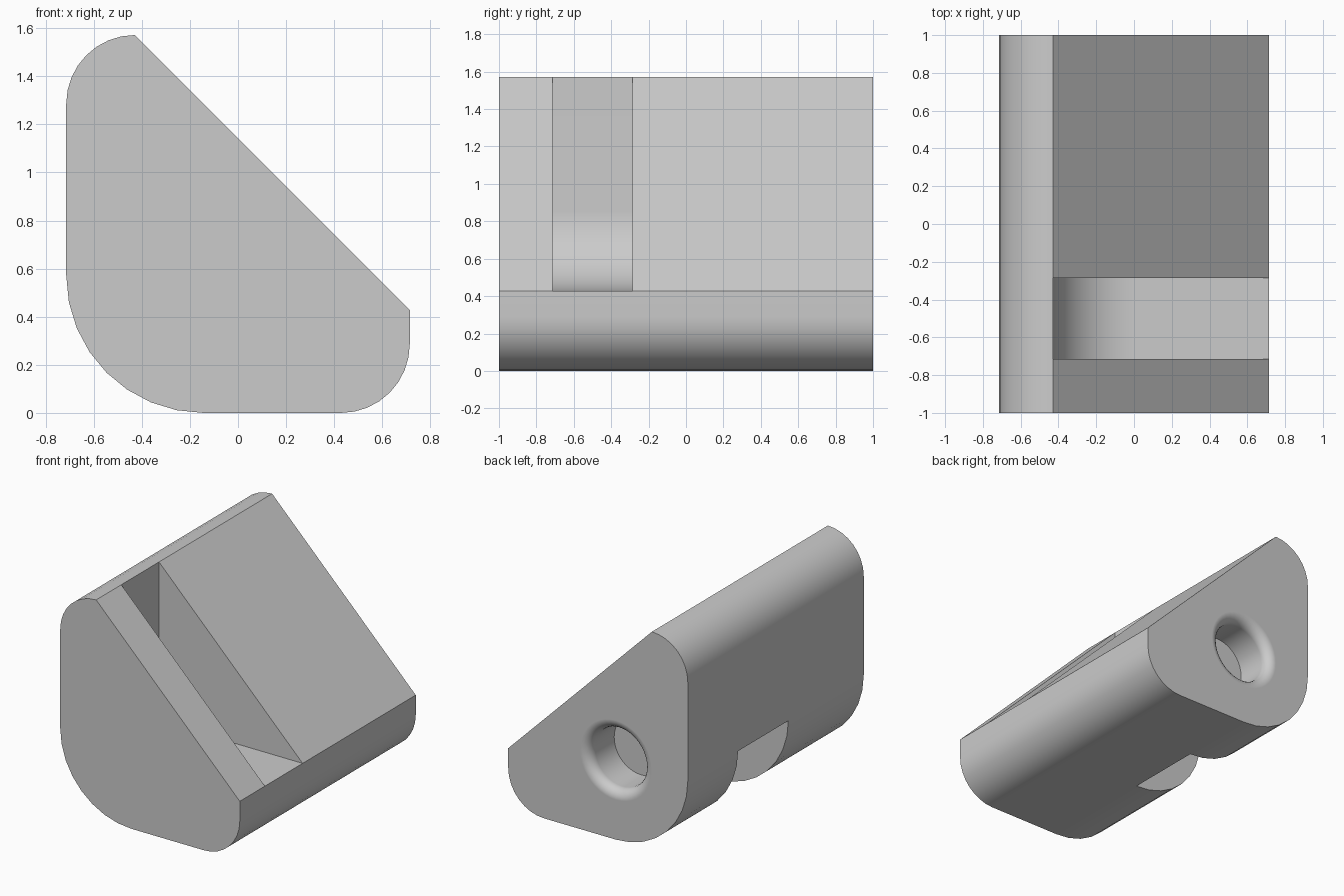
import bpy, bmesh
from math import cos, sin, pi, radians
from mathutils import Matrix

U = 1 / 7          # design unit: the block is 14 units long

cube = bpy.data.objects.get("Cube")
if cube:
    bpy.data.objects.remove(cube, do_unlink=True)

grey = bpy.data.materials.new("plain_grey")
grey.use_nodes = True
grey.diffuse_color = (0.6, 0.6, 0.6, 1)
grey.node_tree.nodes["Principled BSDF"].inputs["Base Color"].default_value = grey.diffuse_color


def arc(cx, cz, r, start, end, steps=8):
    """Points on an arc, angles in degrees."""
    angles = [radians(start + (end - start) * i / steps) for i in range(steps + 1)]
    return [(cx + r * cos(a), cz + r * sin(a)) for a in angles]


def finish(name, bm):
    bmesh.ops.recalc_face_normals(bm, faces=bm.faces)
    mesh = bpy.data.meshes.new(name)
    bm.to_mesh(mesh)
    bm.free()
    mesh.materials.append(grey)
    obj = bpy.data.objects.new(name, mesh)
    bpy.context.collection.objects.link(obj)
    return obj


def extrude_profile(name, points, y0, y1):
    """Extrude an x-z outline along y."""
    bm = bmesh.new()
    face = bm.faces.new([bm.verts.new((x * U, y0 * U, z * U)) for x, z in points])
    geom = bmesh.ops.extrude_face_region(bm, geom=[face])["geom"]
    moved = [v for v in geom if isinstance(v, bmesh.types.BMVert)]
    bmesh.ops.translate(bm, verts=moved, vec=(0, (y1 - y0) * U, 0))
    return finish(name, bm)


# Wedge body with three rounded corners and a sloping face
outline = (arc(-1, 4, 4, 180, 270) + arc(3, 2, 2, 270, 360)
           + [(5, 3)] + arc(-3, 9, 2, 90, 180))
body = extrude_profile("wedge_block", outline, -7, 7)

# Slot through the sloping face, with a rounded inner corner
slot = extrude_profile("slot_cutter",
                       [(-3, 13)] + arc(0, 6, 3, 180, 270, 10) + [(7, 3), (7, 13)], -5, -2)

# Notch in the lower rounded corner
notch = extrude_profile("notch_cutter", [(-1, 4), (-1, -2), (-7, -2), (-7, 4)], -1, 3)

# Blind hole in the back with a rounded lip
r, lip = 1.5, 0.5
section = [(0, 2), (r, 2)] + arc(r + lip, lip, lip, 180, 270, 6) + [(r + lip, -1), (0, -1)]
bm = bmesh.new()
verts = [bm.verts.new((-U + p * U, (7 - d) * U, 4 * U)) for p, d in section]
edges = [bm.edges.new(pair) for pair in zip(verts, verts[1:])]
bmesh.ops.spin(bm, geom=verts + edges, cent=(-U, 0, 4 * U), axis=(0, 1, 0),
               angle=2 * pi, steps=40)
bmesh.ops.remove_doubles(bm, verts=bm.verts, dist=0.0001)
hole = finish("hole_cutter", bm)

# Cut the body, then discard the cutters
bpy.ops.object.select_all(action='DESELECT')
bpy.context.view_layer.objects.active = body
body.select_set(True)
for cutter in (slot, notch, hole):
    cutter.hide_render = True
    mod = body.modifiers.new(cutter.name, 'BOOLEAN')
    mod.operation = 'DIFFERENCE'
    mod.solver = 'EXACT'
    mod.object = cutter
    bpy.ops.object.modifier_apply(modifier=mod.name)
    bpy.data.objects.remove(cutter, do_unlink=True)

# Smooth curves, crisp edges
bpy.ops.object.shade_smooth_by_angle(angle=radians(30))
weighted = body.modifiers.new("flat_faces", 'WEIGHTED_NORMAL')
weighted.keep_sharp = True
